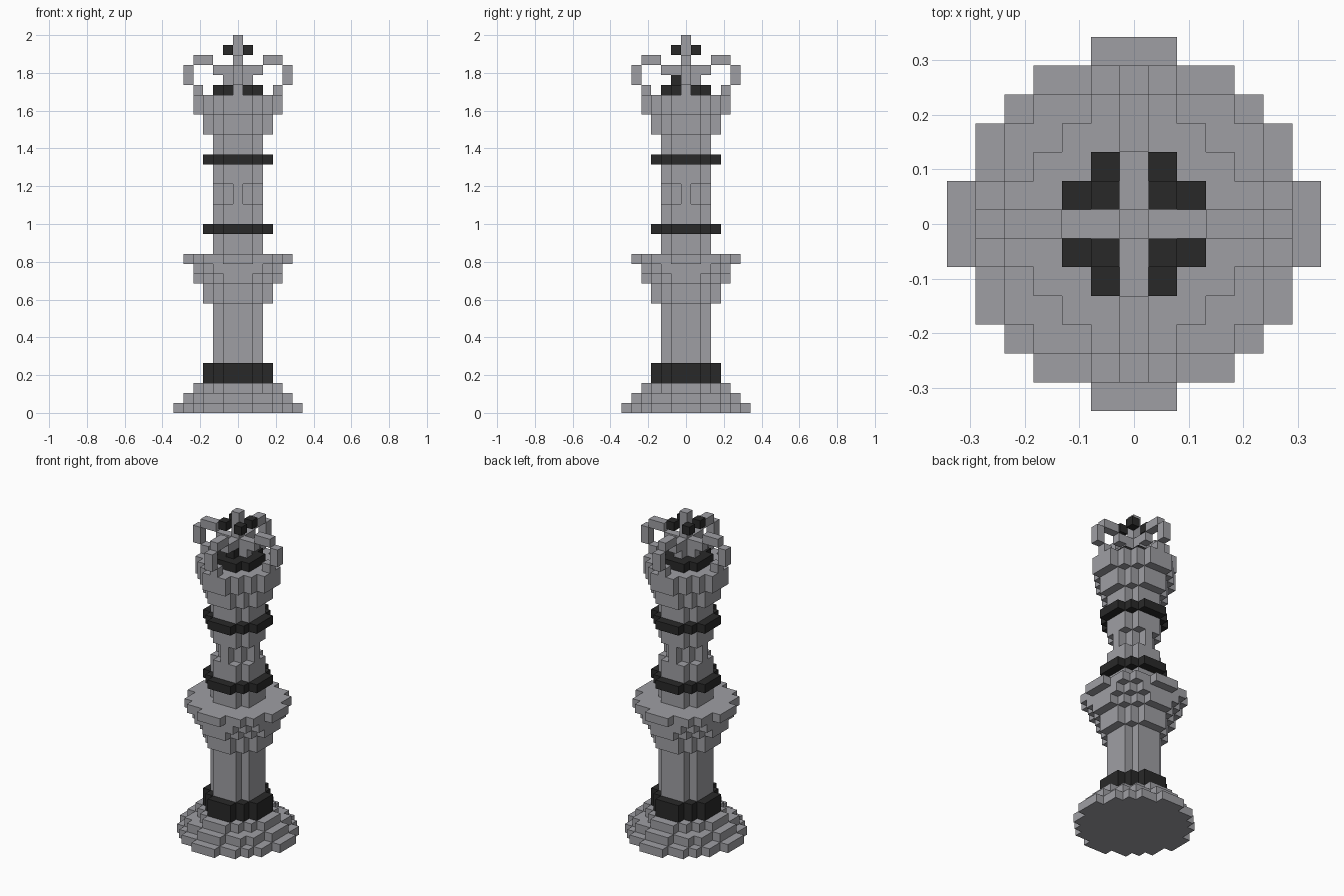
import bpy
import bmesh
from mathutils import Vector

cube = bpy.data.objects.get("Cube")
if cube:
    bpy.data.objects.remove(cube, do_unlink=True)

UNIT = 2 / 38  # edge of one block


def material(name, color):
    mat = bpy.data.materials.new(name)
    mat.use_nodes = True
    mat.diffuse_color = color
    node = next(n for n in mat.node_tree.nodes if n.type == "BSDF_PRINCIPLED")
    node.inputs["Base Color"].default_value = color
    node.inputs["Roughness"].default_value = 0.8
    return mat


STONE = material("stone grey", (0.345, 0.345, 0.37, 1))
DARK = material("charcoal black", (0.022, 0.022, 0.022, 1))


def disc(radius, start, height=1, limit=None):
    """Round slab of blocks, stacked from layer start."""
    limit = limit or radius * radius + 1
    span = range(-radius, radius + 1)
    return {(x, y, z) for x in span for y in span
            for z in range(start, start + height) if x * x + y * y <= limit}


def four_way(cells):
    """Repeat blocks around the vertical axis."""
    result = set()
    for x, y, z in cells:
        for _ in range(4):
            result.add((x, y, z))
            x, y = -y, x
    return result


parts = {}


def part(name, cells, mat=STONE):
    parts[name] = (cells, mat)


# Stepped foot
part("base", disc(6, 0) | disc(5, 1) | disc(4, 2))
part("base_band", disc(3, 3, 2), DARK)

# Lower shaft and flared collar
part("lower_shaft", disc(2, 5, 6))
part("collar", disc(3, 11, 2) | disc(4, 13) | disc(4, 14, limit=20) | disc(5, 15))

# Upper shaft with notched corners, between two dark rings
part("neck", disc(2, 16, 2))
part("lower_ring", disc(3, 18), DARK)
notches = four_way({(x, y, z) for x, y in ((1, 2), (2, 1)) for z in (21, 22)})
part("upper_shaft", disc(2, 19, 6) - notches)
part("upper_ring", disc(3, 25), DARK)

# Widening head
part("head", disc(2, 26, 2) | disc(3, 28, 2) | disc(4, 30, 2))

# Crown: dark cushion, four curved arms, centre post and dark studs
part("crown_cushion", disc(2, 32), DARK)
arm = {(4, 0, 32), (5, 0, 33), (5, 0, 34), (4, 0, 35), (3, 0, 35),
       (2, 0, 34), (1, 0, 34)}
part("crown_arms", four_way(arm))
part("crown_post", {(0, 0, z) for z in range(33, 38)}
     | {(1, 0, 33), (-1, 0, 33), (0, 1, 33)})
part("crown_front_stud", {(0, -1, 33)}, DARK)
part("crown_studs", four_way({(1, 1, 36)}), DARK)

occupied = set().union(*(cells for cells, _ in parts.values()))


def build(name, cells, mat):
    """Mesh the outer faces of a group of blocks."""
    bm = bmesh.new()
    for cell in sorted(cells):
        centre = Vector(cell) + Vector((0, 0, 0.5))
        for axis in range(3):
            for sign in (-1, 1):
                normal = Vector((0, 0, 0))
                normal[axis] = sign
                if tuple(int(c + n) for c, n in zip(cell, normal)) in occupied:
                    continue
                u = Vector((0, 0, 0))
                u[(axis + 1) % 3] = 0.5
                v = normal.cross(u)
                mid = centre + normal * 0.5
                corners = (mid - u - v, mid + u - v, mid + u + v, mid - u + v)
                bm.faces.new([bm.verts.new(c * UNIT) for c in corners])
    bmesh.ops.remove_doubles(bm, verts=bm.verts, dist=UNIT * 0.01)
    mesh = bpy.data.meshes.new(name)
    bm.to_mesh(mesh)
    bm.free()
    mesh.materials.append(mat)
    bpy.context.collection.objects.link(bpy.data.objects.new(name, mesh))


for name, (cells, mat) in parts.items():
    build(name, cells, mat)
